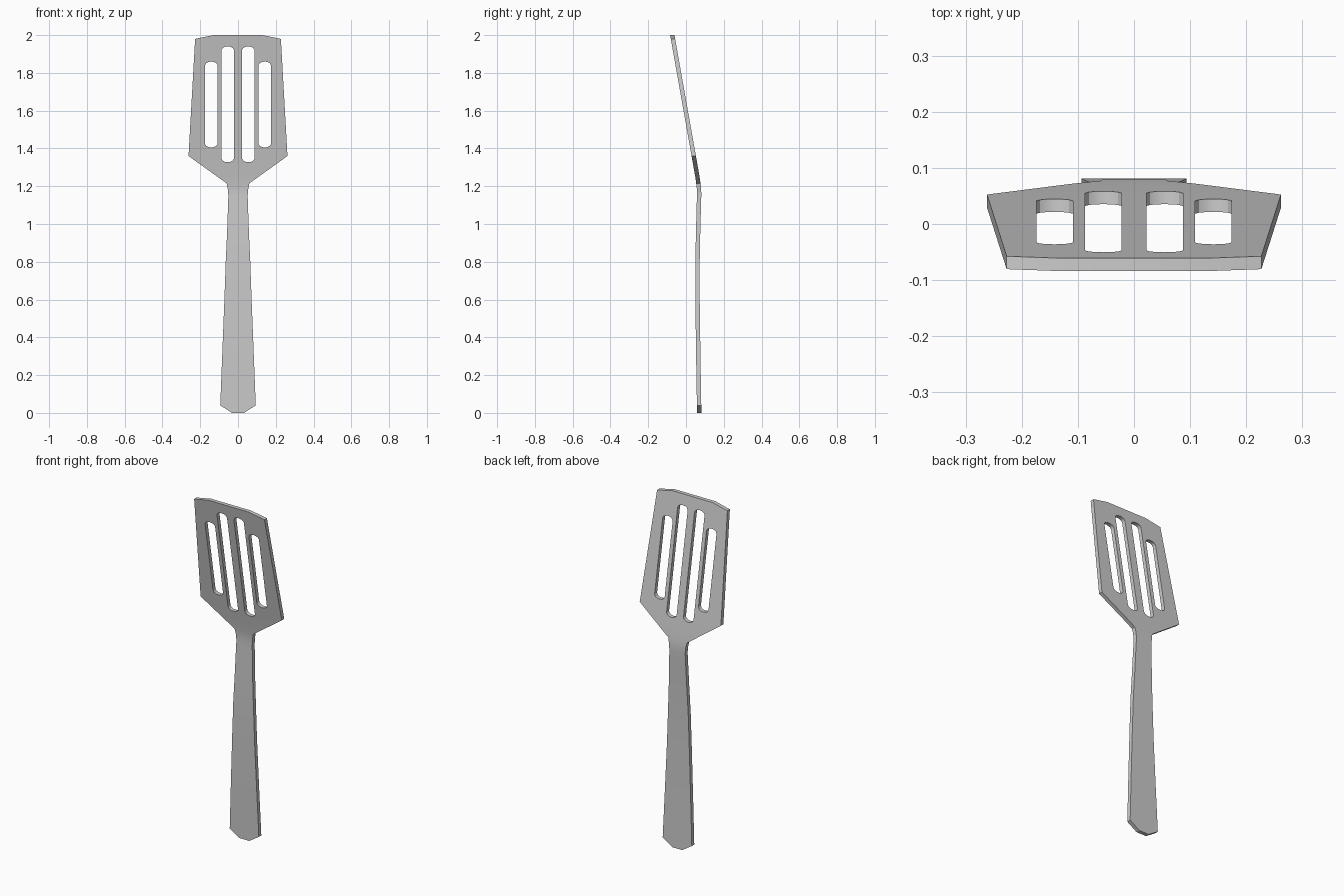
import bpy, bmesh

if "Cube" in bpy.data.objects:
    bpy.data.objects.remove(bpy.data.objects["Cube"])

THICK = 0.023
# right half of the outline (x, z), bottom to top
HALF = [(0.032, 0), (0.094, 0.04), (0.072, 0.6), (0.065, 0.8), (0.058, 0.95),
        (0.051, 1.15), (0.054, 1.185), (0.06, 1.215), (0.262, 1.36),
        (0.227, 1.98), (0.13, 2.0)]
# side bend (z, y of the mid surface)
BEND = [(0, 0.07), (0.3, 0.065), (0.6, 0.061), (0.8, 0.061), (0.95, 0.064),
        (1.1, 0.068), (1.15, 0.0695), (1.185, 0.069), (1.215, 0.0655), (1.25, 0.0605), (2.0, -0.0725)]
# slot end cap: (fraction of half width, drop from the tip)
CAP = [(1, 0.018), (0.8, 0.008), (0.45, 0.002), (0, 0),
       (-0.45, 0.002), (-0.8, 0.008), (-1, 0.018)]


def bend_y(z):
    for (z0, y0), (z1, y1) in zip(BEND, BEND[1:]):
        if z <= z1:
            return y0 + (y1 - y0) * (z - z0) / (z1 - z0)
    return BEND[-1][1]


def add_loop(bm, pts):
    vs = [bm.verts.new((x, 0, z)) for x, z in pts]
    for a, b in zip(vs, vs[1:] + vs[:1]):
        bm.edges.new((a, b))


def slot(cx, z0, z1, hw=0.0325):
    return ([(cx + u * hw, z1 - d) for u, d in CAP] +
            [(cx - u * hw, z0 + d) for u, d in CAP])


# flat outline with four slots
bm = bmesh.new()
add_loop(bm, HALF + [(-x, z) for x, z in reversed(HALF)])
for s in (-1, 1):
    add_loop(bm, slot(s * 0.0545, 1.327, 1.94))
    add_loop(bm, slot(s * 0.1415, 1.405, 1.86))
bmesh.ops.triangle_fill(bm, use_beauty=True, use_dissolve=False, edges=bm.edges[:])

# cut rows where the sheet bends
for z, _ in BEND[1:-1]:
    bmesh.ops.bisect_plane(bm, geom=bm.verts[:] + bm.edges[:] + bm.faces[:],
                           dist=1e-5, plane_co=(0, 0, z), plane_no=(0, 0, 1))

# thicken, then bend
ext = bmesh.ops.extrude_face_region(bm, geom=bm.faces[:])
back = {g for g in ext["geom"] if isinstance(g, bmesh.types.BMVert)}
for v in bm.verts:
    v.co.y = bend_y(v.co.z) + (THICK / 2 if v in back else -THICK / 2)
bmesh.ops.recalc_face_normals(bm, faces=bm.faces[:])

mesh = bpy.data.meshes.new("spatula")
bm.to_mesh(mesh)
bm.free()
obj = bpy.data.objects.new("spatula", mesh)
bpy.context.collection.objects.link(obj)
bpy.context.view_layer.objects.active = obj
obj.select_set(True)
bpy.ops.object.shade_smooth_by_angle(angle=0.5)
